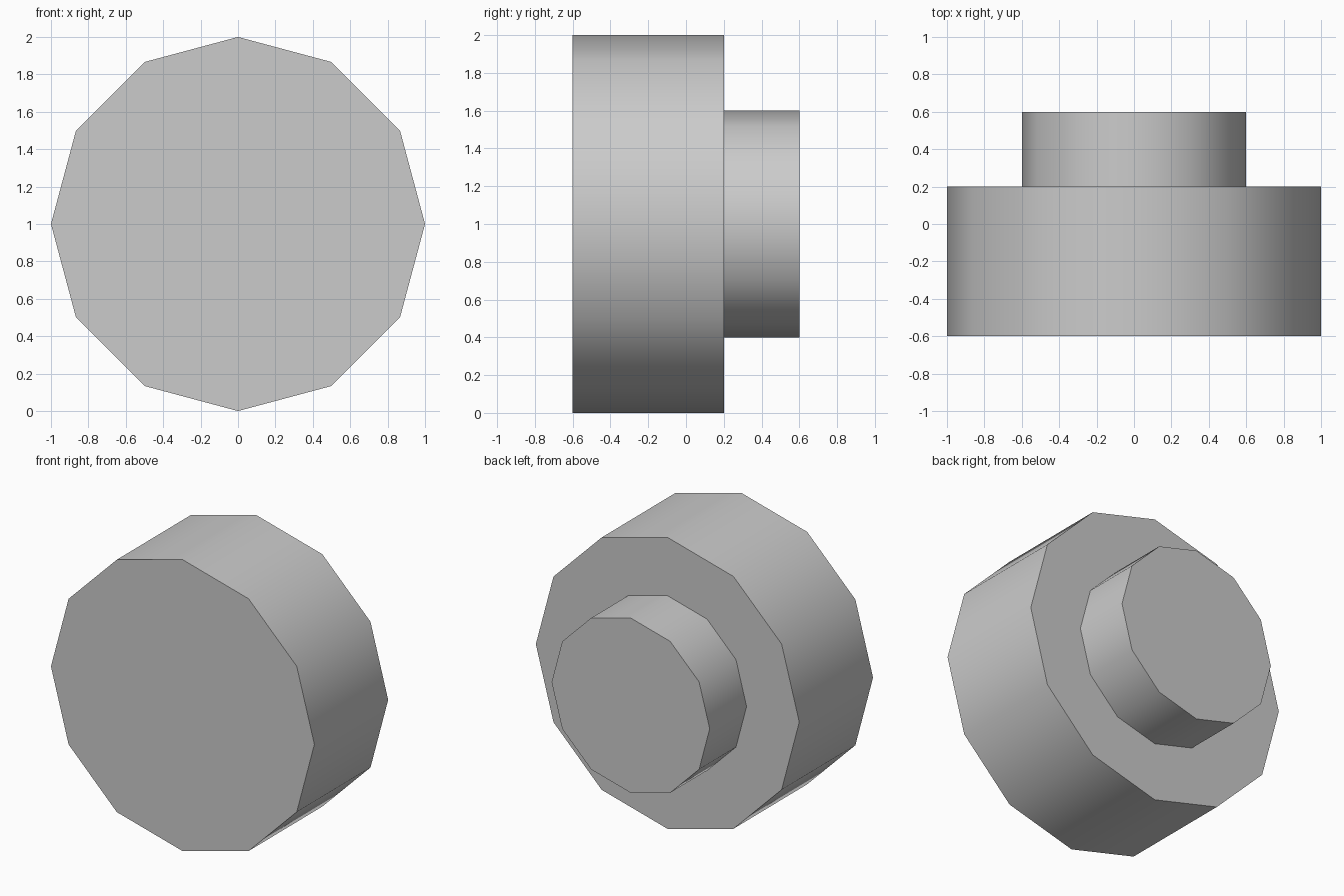
import bpy
import math

cube = bpy.data.objects.get("Cube")
if cube:
    bpy.data.objects.remove(cube, do_unlink=True)

SIDES = 12

grey = bpy.data.materials.new("plain_grey")
grey.use_nodes = True
colour = (0.6, 0.6, 0.6, 1.0)
grey.diffuse_color = colour
grey.node_tree.nodes["Principled BSDF"].inputs["Base Color"].default_value = colour


def drum(name, radius, y_front, y_back):
    """Twelve-sided drum lying along y, with a corner straight up."""
    bpy.ops.mesh.primitive_cylinder_add(
        vertices=SIDES, radius=radius, depth=y_back - y_front,
        location=(0, (y_front + y_back) / 2, 1), rotation=(math.pi / 2, 0, 0))
    obj = bpy.context.object
    obj.name = obj.data.name = name
    obj.data.materials.append(grey)
    # Rounded walls, crisp cap edges
    bpy.ops.object.shade_smooth_by_angle(angle=math.radians(45))
    return obj


# Wide front disc
drum("front_disc", 1.0, -0.6, 0.2)

# Narrow rear hub
drum("rear_hub", 0.6, 0.2, 0.6)
